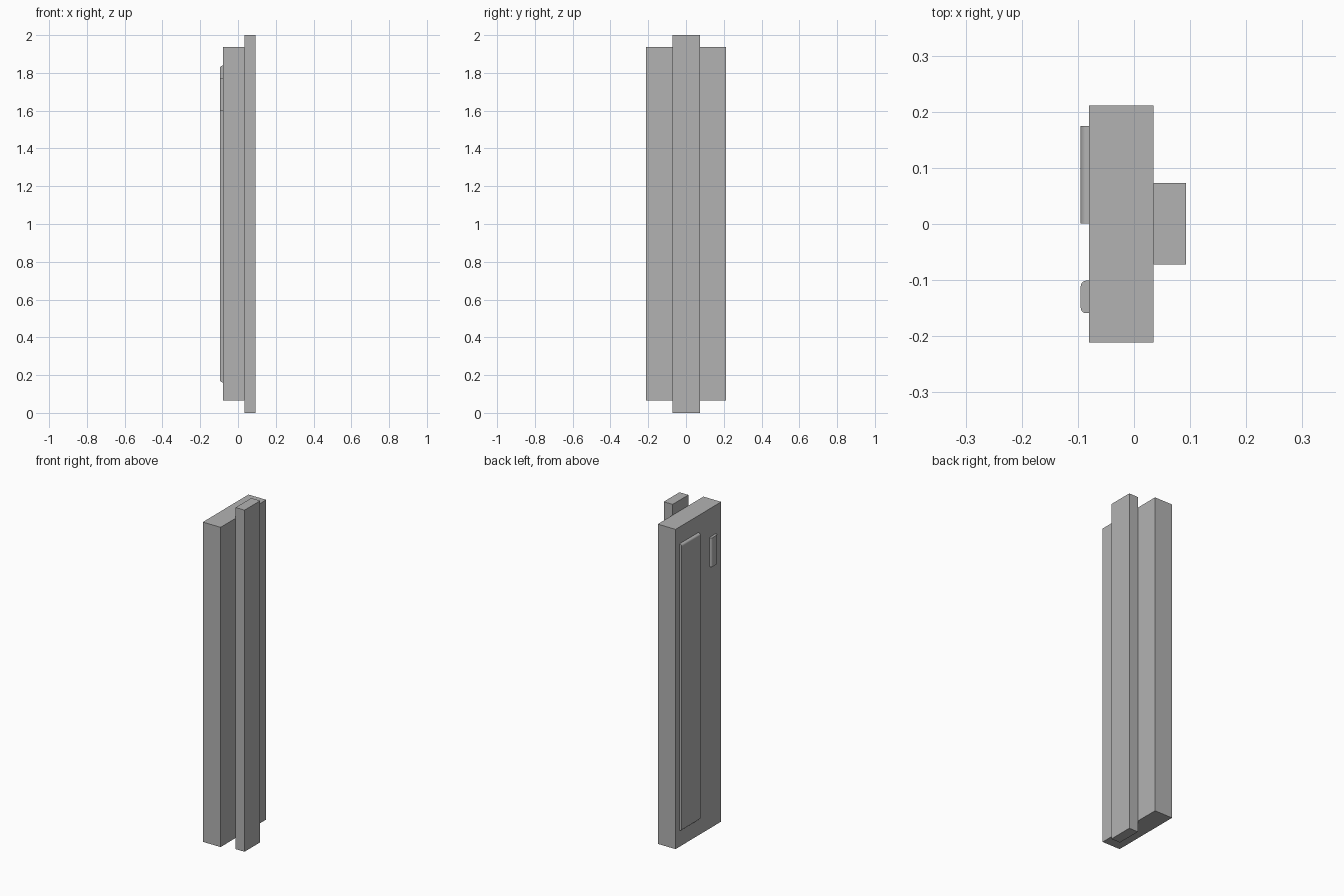
import bpy
import bmesh

if "Cube" in bpy.data.objects:
    bpy.data.objects.remove(bpy.data.objects["Cube"], do_unlink=True)

# One plain grey for every part
grey = bpy.data.materials.new("plain_grey")
grey.use_nodes = True
colour = (0.45, 0.45, 0.45, 1.0)
grey.diffuse_color = colour
grey.node_tree.nodes["Principled BSDF"].inputs["Base Color"].default_value = colour


def box(name, x, y, z, round_axis=None, radius=0.01):
    """Box from (low, high) ranges; round_axis rounds outer -x edges along that axis."""
    bm = bmesh.new()
    bmesh.ops.create_cube(bm, size=1)
    for v in bm.verts:
        for i, (low, high) in enumerate((x, y, z)):
            v.co[i] = high if v.co[i] > 0 else low
    if round_axis is not None:
        edges = [e for e in bm.edges
                 if all(abs(v.co.x - x[0]) < 1e-5 for v in e.verts)
                 and abs((e.verts[0].co - e.verts[1].co)[round_axis]) > 1e-4]
        bmesh.ops.bevel(bm, geom=edges, offset=radius, segments=6,
                        profile=0.5, affect='EDGES')
    bmesh.ops.recalc_face_normals(bm, faces=bm.faces)
    mesh = bpy.data.meshes.new(name)
    bm.to_mesh(mesh)
    bm.free()
    mesh.materials.append(grey)
    obj = bpy.data.objects.new(name, mesh)
    bpy.context.collection.objects.link(obj)
    if round_axis is not None:
        bpy.ops.object.select_all(action='DESELECT')
        obj.select_set(True)
        bpy.context.view_layer.objects.active = obj
        bpy.ops.object.shade_smooth_by_angle()
    return obj


# Main slab and the taller rail on its left side
box("main_slab", (-0.08, 0.035), (-0.211, 0.211), (0.065, 1.937))
box("rear_rail", (0.035, 0.093), (-0.072, 0.073), (0, 2))

# Raised long panel, rounded at top and bottom
box("long_panel", (-0.095, -0.08), (0.001, 0.175), (0.162, 1.838), round_axis=1, radius=0.012)

# Small upright button, rounded along its tall edges
box("small_button", (-0.095, -0.08), (-0.159, -0.101), (1.6, 1.77), round_axis=2)
